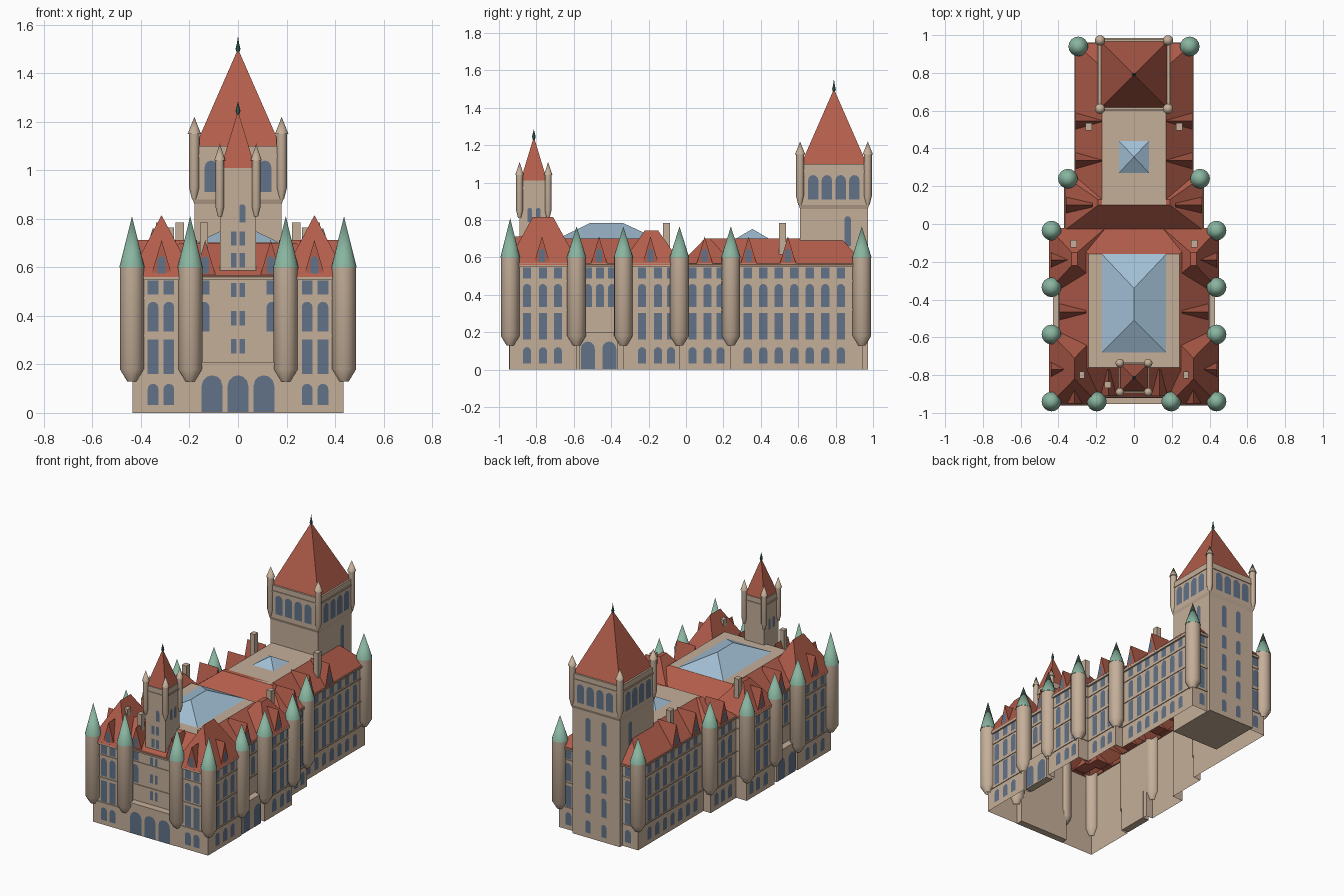
import bpy, bmesh, math
from mathutils import Matrix, Vector

if "Cube" in bpy.data.objects:
    bpy.data.objects.remove(bpy.data.objects["Cube"])


def material(name, rgb):
    m = bpy.data.materials.new(name)
    m.use_nodes = True
    m.diffuse_color = (*rgb, 1)
    m.node_tree.nodes["Principled BSDF"].inputs["Base Color"].default_value = (*rgb, 1)
    return m


STONE = material("sandstone", (0.56, 0.43, 0.32))
RED = material("red roof tile", (0.45, 0.11, 0.07))
GREEN = material("green copper", (0.25, 0.46, 0.35))
DARK = material("dark copper", (0.06, 0.17, 0.14))
BLUE = material("window blue", (0.12, 0.17, 0.25))
GLASS = material("skylight glass", (0.36, 0.52, 0.66))


def finish(name, bm, mat, smooth=False):
    me = bpy.data.meshes.new(name)
    bm.to_mesh(me)
    bm.free()
    me.materials.append(mat)
    ob = bpy.data.objects.new(name, me)
    bpy.context.collection.objects.link(ob)
    if smooth:
        bpy.ops.object.select_all(action='DESELECT')
        ob.select_set(True)
        bpy.context.view_layer.objects.active = ob
        bpy.ops.object.shade_smooth_by_angle(angle=math.radians(35))
    return ob


def hip(name, base, top, z0, z1, mat, bottom=False, cap=None):
    """Tapered block between two rectangles (x0, x1, y0, y1)."""
    bm = bmesh.new()
    rings = [[bm.verts.new((r[i], r[j], z)) for i, j in ((0, 2), (1, 2), (1, 3), (0, 3))]
             for r, z in ((base, z0), (top, z1))]
    for i in range(4):
        j = (i + 1) % 4
        bm.faces.new((rings[0][i], rings[0][j], rings[1][j], rings[1][i]))
    lid = bm.faces.new(rings[1])
    if bottom:
        bm.faces.new(rings[0][::-1])
    if cap:
        lid.material_index = 1
    ob = finish(name, bm, mat)
    if cap:
        ob.data.materials.append(cap)
    return ob


def box(name, x0, x1, y0, y1, z0, z1, mat=STONE):
    return hip(name, (x0, x1, y0, y1), (x0, x1, y0, y1), z0, z1, mat, True)


def lathe(name, x, y, profile, mat, sides=16):
    """Stack of cone frustums following (radius, height) points."""
    bm = bmesh.new()
    for (r0, z0), (r1, z1) in zip(profile, profile[1:]):
        bmesh.ops.create_cone(bm, segments=sides, radius1=r0, radius2=r1, depth=z1 - z0,
                              matrix=Matrix.Translation((x, y, (z0 + z1) / 2)))
    bmesh.ops.remove_doubles(bm, verts=bm.verts, dist=0.0005)
    return finish(name, bm, mat, True)


# Wall outline, mirrored from its left half
HALF = [(.19, -.905), (.19, -.945), (.435, -.945), (.435, -.585), (.385, -.585), (.385, -.335),
        (.435, -.335), (.435, -.035), (.355, -.035), (.355, .24), (.3, .24), (.3, .945)]
OUTLINE = HALF + [(-x, y) for x, y in reversed(HALF)]


def shell(name, z0, z1, grow=0.0, lip=False):
    n = len(OUTLINE)
    pts = []
    for i in range(n):
        p, c, q = (Vector(OUTLINE[k % n]) for k in (i - 1, i, i + 1))
        a, b = (c - p).normalized(), (q - c).normalized()
        pts.append(c + grow * (Vector((a.y, -a.x)) + Vector((b.y, -b.x))))
    bm = bmesh.new()
    rings = [[bm.verts.new((*p, z)) for p in pts] for z in (z0, z1)]
    if lip:
        inner = [[bm.verts.new((*p, z)) for p in OUTLINE] for z in (z0, z1)]
        rings = [inner[0], *rings, inner[1]]
    for lo, hi in zip(rings, rings[1:]):
        for i in range(n):
            j = (i + 1) % n
            bm.faces.new((lo[i], lo[j], hi[j], hi[i]))
    return finish(name, bm, STONE)


shell("walls", 0, .56)
for z in (.145, .315, .47):
    shell("string_course", z, z + .008, .005, True)
shell("cornice", .548, .566, .012, True)

# Windows: thin plates collected in one mesh
panes = bmesh.new()


def window(axis, side, wall, u, z0, z1, w=.044, arch=False):
    outline = [(u - w / 2, z0), (u + w / 2, z0)]
    if arch:
        outline += [(u + w / 2 * math.cos(t * math.pi / 6), z1 - w / 2 + w / 2 * math.sin(t * math.pi / 6))
                    for t in range(7)]
    else:
        outline += [(u + w / 2, z1), (u - w / 2, z1)]
    d = side * (wall + .004)
    f = panes.faces.new([panes.verts.new((d, a, z) if axis == "x" else (a, d, z)) for a, z in outline])
    f.normal_update()
    if f.normal["xy".index(axis)] * side < 0:
        f.normal_flip()


ROWS = [(.033, .12, True), (.16, .303, False), (.335, .458, True), (.487, .545, False)]


def columns(axis, side, wall, us, rows=ROWS):
    for u in us:
        for z0, z1, arch in rows:
            window(axis, side, wall, u, z0, z1, arch=arch)


for s in (1, -1):
    columns("x", s, .435, (-.85, -.765, -.685, -.235, -.15, -.08))
    columns("x", s, .385, (-.525, -.46, -.395), ROWS[2:])
    columns("x", s, .355, (.035, .115, .185))
    columns("x", s, .3, [.33 + .083 * i for i in range(7)])
    columns("y", -1, .945, (s * .285, s * .35))
    columns("y", -1, .905, (s * .14,), ROWS[2:])
    columns("y", 1, .945, (s * .225,))
    # side porch arches
    for y in (-.525, -.41):
        window("x", s, .43, y, .003, .15, .075, True)
    window("y", -1, .947, s * .107, .003, .155, .085, True)
    # great tower openings
    for u in (-.11, -.037, .037, .11):
        window("x", s, .187, .79 + u, .91, 1.04, .055, True)
        window("y", 1, .979, u, .91, 1.04, .055, True) if s > 0 else window(
            "y", -1, -.603, u, .91, 1.04, .055, True)
    window("x", s, .18, .865, .66, .82, .035, True)
    for z0, z1 in ((.033, .12), (.17, .3), (.335, .458), (.5, .6), (.66, .82)):
        window("y", 1, .97, s * .06, z0, z1, .038, True)
    # gate tower openings
    for z in (.245, .36, .475):
        window("y", -1, .905, s * .018, z, z + .06, .022)
    for z in (.6, .69):
        window("y", -1, .89, s * .018, z, z + .058, .022)
    for y in (-.835, -.79):
        window("x", s, .075, y, .79, .865, .025, True)
window("y", -1, .947, 0, .003, .155, .085, True)
window("y", -1, .89, .018, .785, .86, .025, True)

# Porches
box("front_porch", -.19, .19, -.947, -.9, 0, .2)
box("front_porch_ledge", -.19, .19, -.953, -.9, .198, .21)

# Main roofs
hip("front_roof", (-.4, .4, -.92, -.02), (-.24, .24, -.76, -.16), .56, .7, RED, cap=STONE)
hip("rear_roof", (-.315, .315, -.03, .96), (-.17, .17, .1, .83), .56, .7, RED, cap=STONE)
hip("cross_roof", (-.37, .37, -.035, .255), (-.19, .19, .1, .13), .56, .7, RED)
hip("large_skylight", (-.17, .17, -.68, -.16), (0, 0, -.51, -.34), .702, .785, GLASS)
hip("small_skylight", (-.08, .08, .27, .44), (0, 0, .355, .355), .702, .752, GLASS)


def dormer(axis, side, wall, u, deep=.14, w=.088):
    """Steep gabled roof window facing outwards."""
    def at(d, a, z):
        return (side * d, a, z) if axis == "x" else (a, side * d, z)
    bm = bmesh.new()
    f, b = ([bm.verts.new(at(d, u + k, z)) for k, z in ((-w / 2, .563), (w / 2, .563), (0, .712))]
            for d in (wall, wall - deep))
    bm.faces.new(f)
    bm.faces.new(b[::-1])
    for i in range(3):
        bm.faces.new((f[i], b[i], b[(i + 1) % 3], f[(i + 1) % 3]))
    bmesh.ops.recalc_face_normals(bm, faces=bm.faces)
    finish("dormer", bm, RED)
    window(axis, side, wall, u, .575, .645, .032, True)


CORNER = [(.02, .13), (.05, .18), (.05, .6)]
for s in (1, -1):
    box("side_porch", *sorted((s * .38, s * .43)), -.57, -.365, 0, .2)
    xs = sorted((s * .18, s * .45))
    hip("front_pavilion_roof", (*xs, -.96, -.57), (s * .315, s * .315, -.82, -.71), .56, .815, RED)
    xs, ts = sorted((s * .15, s * .45)), sorted((s * .3, s * .33))
    hip("middle_pavilion_roof", (*xs, -.35, -.02), (*ts, -.22, -.15), .56, .745, RED)
    for y, wall in ((-.77, .44), (-.465, .395), (-.19, .44), (.1, .36), (.335, .31), (.545, .31)):
        dormer("x", s, wall, y)
    dormer("y", -1, .95, s * .315)
    dormer("y", -1, .91, s * .135)
    # Corner turrets with copper cones
    for x, y, top in ((.437, -.94, .81), (.197, -.94, .81), (.437, -.585, .765), (.437, -.335, .765),
                      (.437, -.035, .765), (.35, .24, .765), (.295, .94, .765)):
        lathe("turret", s * x, y, CORNER, STONE)
        lathe("turret_cone", s * x, y, [(.052, .6), (0, top)], GREEN)
    # Chimneys
    for x, y, top in ((.24, .515, .785), (.32, -.105, .785), (.28, -.8, .765)):
        box("chimney", s * x - .017, s * x + .017, y - .019, y + .019, .58, top)
box("chimney", -.157, -.123, -.867, -.833, .58, .785)


def tower(name, hx, y0, y1, z0, mid, top, apex, tip, r, low, high, peak):
    """Square tower with corbelled top stage, pyramid roof and corner bartizans."""
    c, e = (y0 + y1) / 2, hx - r * .2
    box(name + "_shaft", -hx, hx, y0, y1, z0, mid)
    g = .007 if hx > .1 else 0
    hip(name + "_corbel", (-hx, hx, y0, y1), (-hx - g, hx + g, y0 - g, y1 + g), mid - .02, mid, STONE)
    box(name + "_stage", -hx - g, hx + g, y0 - g, y1 + g, mid, top)
    g += .005
    box(name + "_band", -hx - g, hx + g, y0 - g, y1 + g, top - .045, top - .035)
    hip(name + "_roof", (-e, e, c - e, c + e), (0, 0, c, c), top, apex, RED, True)
    lathe(name + "_finial", 0, c, [(.004, apex - .02), (.01, apex), (.005, apex + .02), (0, tip)], DARK, 8)
    for x in (-hx, hx):
        for y in (y0, y1):
            lathe(name + "_bartizan", x, y, [(r * .4, low), (r * .9, low + r * 2), (r * .9, high)], STONE, 12)
            lathe(name + "_bartizan_cap", x, y, [(r * 1.15, high), (0, peak)], STONE, 12)


tower("great_tower", .18, .61, .972, 0, .88, 1.1, 1.5, 1.555, .024, .88, 1.15, 1.22)
tower("gate_tower", .075, -.89, -.737, .5, .88, 1.01, 1.245, 1.285, .02, .81, 1.04, 1.11)

finish("windows", panes, BLUE)
